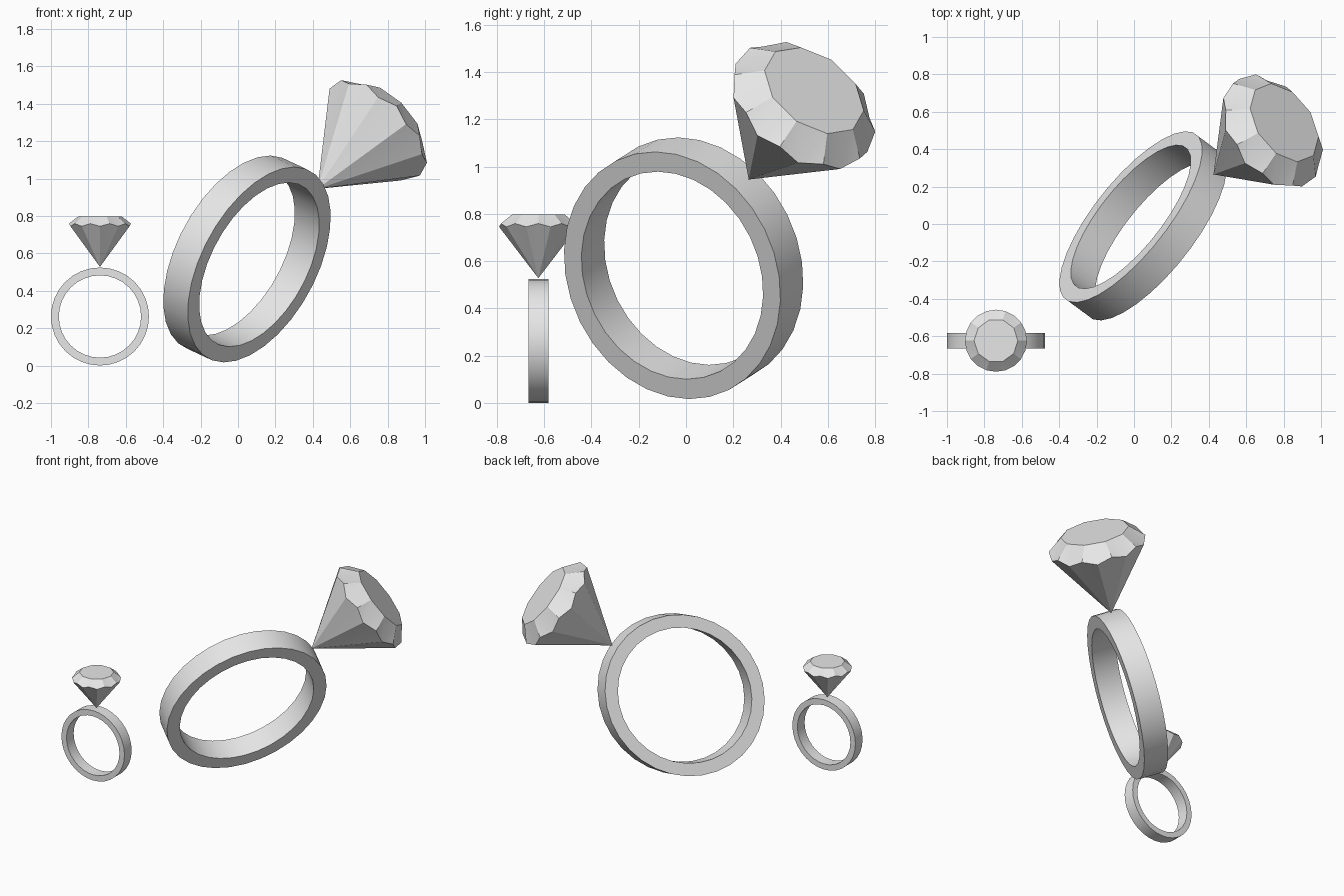
import bpy, bmesh
from math import sin, cos, pi, radians
from mathutils import Matrix, Vector

cube = bpy.data.objects.get("Cube")
if cube:
    bpy.data.objects.remove(cube, do_unlink=True)

grey = bpy.data.materials.new("plain_grey")
grey.use_nodes = True
grey.diffuse_color = (0.8, 0.8, 0.8, 1)
grey.node_tree.nodes["Principled BSDF"].inputs["Base Color"].default_value = (0.8, 0.8, 0.8, 1)


def finish(name, bm, matrix):
    bmesh.ops.transform(bm, matrix=matrix, verts=bm.verts)
    bmesh.ops.recalc_face_normals(bm, faces=bm.faces)
    mesh = bpy.data.meshes.new(name)
    bm.to_mesh(mesh)
    bm.free()
    mesh.materials.append(grey)
    obj = bpy.data.objects.new(name, mesh)
    bpy.context.collection.objects.link(obj)
    bpy.ops.object.select_all(action='DESELECT')
    obj.select_set(True)
    bpy.context.view_layer.objects.active = obj
    bpy.ops.object.shade_smooth_by_angle(angle=radians(32))


def circle(bm, count, radius, height):
    """Loop of vertices around local z; height is a function of the index."""
    return [bm.verts.new((radius * cos(2 * pi * i / count),
                          radius * sin(2 * pi * i / count), height(i)))
            for i in range(count)]


def band(name, matrix, outer=0.262, inner=0.22, half=0.0425, count=32):
    # Rectangular section swept around local y
    bm = bmesh.new()
    loops = [circle(bm, count, r, lambda i, z=z: z)
             for r, z in ((outer, -half), (outer, half), (inner, half), (inner, -half))]
    for k in range(4):
        a, b = loops[k], loops[(k + 1) % 4]
        for i in range(count):
            j = (i + 1) % count
            bm.faces.new((a[i], a[j], b[j], b[i]))
    finish(name, bm, matrix @ Matrix.Rotation(pi / 2, 4, 'X'))


def gem(name, matrix, sides=10, girdle=0.166, table=0.117):
    # Pointed pavilion, scalloped girdle, sloping crown and flat table
    bm = bmesh.new()
    tip = bm.verts.new((0, 0, 0))
    rim = circle(bm, sides * 2, girdle, lambda i: 0.217 if i % 2 else 0.231)
    top = circle(bm, sides, table, lambda i: 0.269)
    bm.faces.new(top)
    for i in range(sides * 2):
        bm.faces.new((tip, rim[(i + 1) % (sides * 2)], rim[i]))
    for i in range(sides):
        j = (i + 1) % sides
        mid = rim[2 * i + 1]
        bm.faces.new((top[i], rim[2 * i], mid))
        bm.faces.new((top[i], mid, top[j]))
        bm.faces.new((top[j], mid, rim[2 * j]))
    finish(name, bm, matrix)


# Small upright ring
band("small_band", Matrix.Translation((-0.738, -0.624, 0.2625)))
gem("small_gem", Matrix.Translation((-0.738, -0.624, 0.528)))

# Large tilted ring, slightly stretched along its gem axis
up = Vector((0.63, 0.46, 0.625)).normalized()
axle = Vector((-0.75, 0.555, 0.35))
axle = (axle - up * axle.dot(up)).normalized()
side = axle.cross(up)
tilt = Matrix((side, axle, up)).transposed().to_4x4()
band("large_band", Matrix.Translation((0.048, -0.01, 0.57)) @ tilt
     @ Matrix.Diagonal((2.04, 2.04, 2.235, 1)))
gem("large_gem", Matrix.Translation((0.425, 0.265, 0.945)) @ tilt
    @ Matrix.Diagonal((2.02, 2.02, 2.235, 1)))
